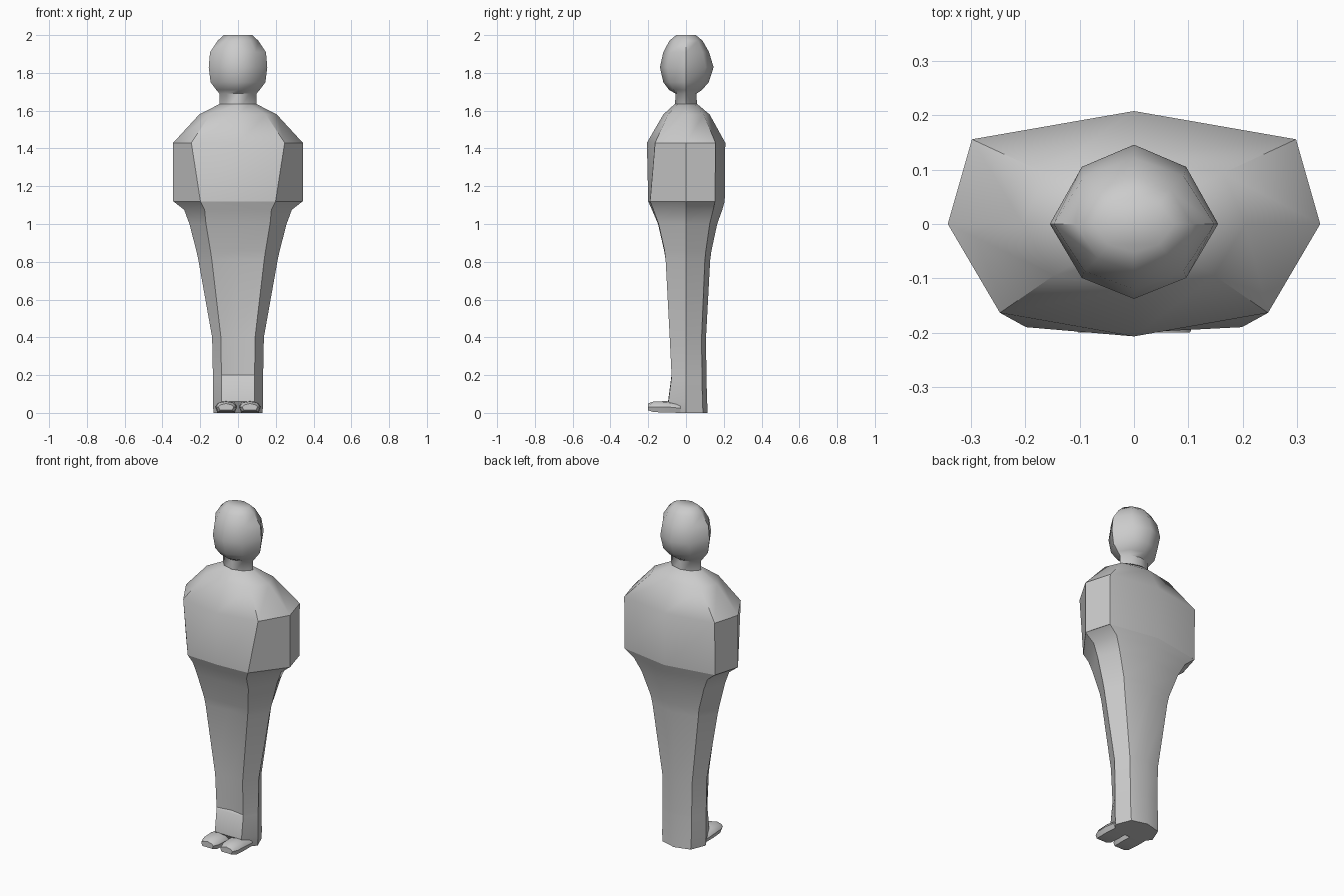
import bpy, bmesh, math

if "Cube" in bpy.data.objects:
    bpy.data.objects.remove(bpy.data.objects["Cube"])

grey = bpy.data.materials.new("plain grey")
grey.diffuse_color = (0.6, 0.6, 0.6, 1)
grey.use_nodes = True
grey.node_tree.nodes["Principled BSDF"].inputs["Base Color"].default_value = grey.diffuse_color


def loft(name, rings, angle=35):
    """Skin a list of equal-length point rings and cap both ends."""
    bm = bmesh.new()
    loops = [[bm.verts.new(p) for p in r] for r in rings]
    n = len(loops[0])
    for a, b in zip(loops, loops[1:]):
        for i in range(n):
            j = (i + 1) % n
            bm.faces.new((a[i], a[j], b[j], b[i]))
    bm.faces.new(loops[0][::-1])
    bm.faces.new(loops[-1])
    bmesh.ops.recalc_face_normals(bm, faces=bm.faces)
    mesh = bpy.data.meshes.new(name)
    bm.to_mesh(mesh)
    bm.free()
    mesh.materials.append(grey)
    obj = bpy.data.objects.new(name, mesh)
    bpy.context.collection.objects.link(obj)
    bpy.ops.object.select_all(action='DESELECT')
    obj.select_set(True)
    bpy.context.view_layer.objects.active = obj
    bpy.ops.object.shade_smooth_by_angle(angle=math.radians(angle))
    return obj


def ring(z, side, front, back, fd=(0.7, 0.72), bd=(0.7, 0.72), notch=1.0):
    """Eight points: side, corner and centre; corners are fractions of the extents."""
    return [(side, 0, z), (side * bd[0], back * bd[1], z), (0, back, z),
            (-side * bd[0], back * bd[1], z), (-side, 0, z),
            (-side * fd[0], -front * fd[1], z), (0, -front * notch, z),
            (side * fd[0], -front * fd[1], z)]


# Head and neck
hd = (0.62, 0.72)
loft("head", [ring(z, s, f, b, hd, hd) for z, s, f, b in [
    (1.60, 0.10, 0.06, 0.06),
    (1.69, 0.098, 0.055, 0.055),
    (1.71, 0.115, 0.09, 0.085),
    (1.75, 0.145, 0.12, 0.12),
    (1.83, 0.155, 0.138, 0.146),
    (1.91, 0.148, 0.12, 0.122),
    (1.97, 0.108, 0.088, 0.088),
    (2.00, 0.075, 0.052, 0.052)]], 50)

# Wide jacket
fd, bd = (0.72, 0.79), (0.87, 0.75)
loft("jacket", [
    ring(1.12, 0.343, 0.200, 0.205, (0.58, 0.95), bd),
    ring(1.43, 0.343, 0.207, 0.208, fd, bd),
    ring(1.58, 0.205, 0.120, 0.125, fd, (0.8, 0.75)),
    ring(1.635, 0.098, 0.060, 0.060, hd, hd)], 40)

# Trousers, with a shallow crease between the legs
ld, lb = (0.66, 0.98), (0.72, 0.78)
loft("trousers", [
    ring(0.00, 0.130, 0.055, 0.115, ld, lb),
    ring(0.06, 0.133, 0.095, 0.112, ld, lb),
    ring(0.19, 0.133, 0.078, 0.108, ld, lb),
    ring(0.20, 0.133, 0.078, 0.108, ld, lb, 0.8),
    ring(0.40, 0.137, 0.088, 0.106, ld, lb, 0.8),
    ring(0.81, 0.210, 0.110, 0.128, ld, lb, 0.85),
    ring(0.86, 0.221, 0.116, 0.135, ld, lb),
    ring(1.00, 0.257, 0.148, 0.165, ld, (0.8, 0.76)),
    ring(1.075, 0.285, 0.180, 0.192, (0.62, 0.96), (0.85, 0.75)),
    ring(1.12, 0.342, 0.200, 0.205, (0.58, 0.95), bd)], 32)


# Feet
def foot_section(x, y, w, z0, z1):
    m = (z0 + z1) / 2
    return [(x + w, y, m), (x + w * 0.75, y, z1 - 0.008), (x, y, z1),
            (x - w * 0.75, y, z1 - 0.008), (x - w, y, m),
            (x - w * 0.8, y, z0), (x, y, z0), (x + w * 0.8, y, z0)]


for sign, label in ((-1, "right_foot"), (1, "left_foot")):
    loft(label, [foot_section(sign * 0.063, *s) for s in [
        (-0.200, 0.040, 0.014, 0.050),
        (-0.170, 0.054, 0.004, 0.061),
        (-0.100, 0.058, 0.002, 0.062),
        (-0.030, 0.055, 0.000, 0.050)]], 50)
